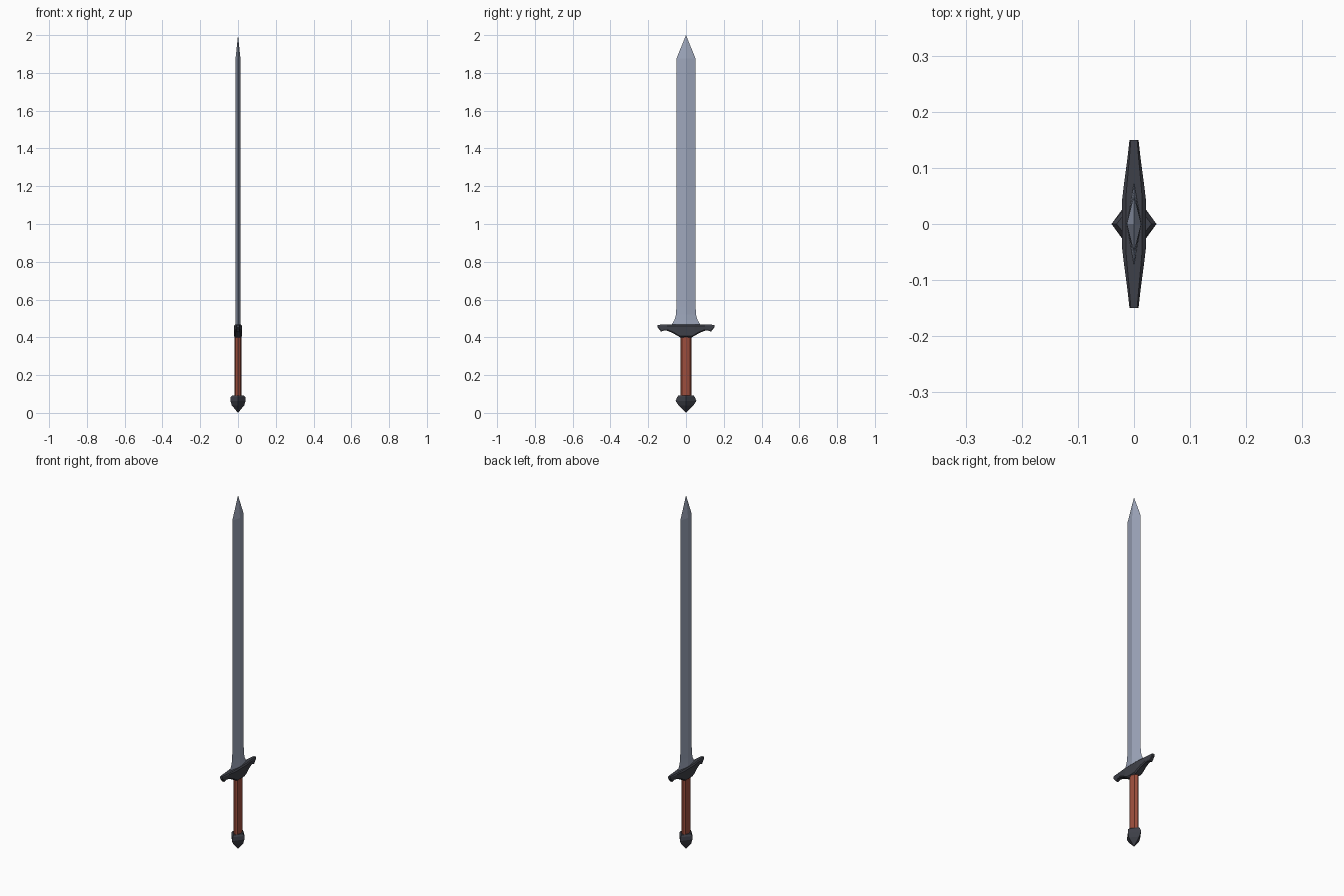
import bpy, bmesh, math

if "Cube" in bpy.data.objects:
    bpy.data.objects.remove(bpy.data.objects["Cube"])


def material(name, rgb):
    m = bpy.data.materials.new(name)
    m.diffuse_color = (*rgb, 1)
    m.use_nodes = True
    m.node_tree.nodes["Principled BSDF"].inputs["Base Color"].default_value = m.diffuse_color
    return m


steel = material("blade steel", (0.34, 0.385, 0.50))
iron = material("dark iron", (0.048, 0.051, 0.065))
leather = material("brown leather", (0.33, 0.075, 0.045))


def loft(name, rings, mat):
    """Skin equal-sized rings of points; a one-point ring closes to a tip."""
    bm = bmesh.new()
    vs = [[bm.verts.new(p) for p in r] for r in rings]
    for a, b in zip(vs, vs[1:]):
        n = max(len(a), len(b))
        for i in range(n):
            j = (i + 1) % n
            if len(a) == 1:
                bm.faces.new((a[0], b[j], b[i]))
            elif len(b) == 1:
                bm.faces.new((a[i], a[j], b[0]))
            else:
                bm.faces.new((a[i], a[j], b[j], b[i]))
    for cap in (vs[0], vs[-1]):
        if len(cap) > 2:
            bm.faces.new(cap)
    bmesh.ops.recalc_face_normals(bm, faces=bm.faces)
    me = bpy.data.meshes.new(name)
    bm.to_mesh(me)
    bm.free()
    me.materials.append(mat)
    ob = bpy.data.objects.new(name, me)
    bpy.context.collection.objects.link(ob)
    return ob


def ellipse(rx, ry, z, sides):
    return [(rx * math.cos(2 * math.pi * i / sides),
             ry * math.sin(2 * math.pi * i / sides), z) for i in range(sides)]


# Blade: diamond section, flared at the guard
blade = [(0.013, 0.075, 0.455), (0.013, 0.073, 0.472), (0.013, 0.061, 0.492),
         (0.013, 0.053, 0.52), (0.013, 0.051, 0.56), (0.013, 0.051, 1.875)]
loft("blade", [ellipse(*r, 4) for r in blade] + [[(0, 0, 2.0)]], steel)

# Guard: bevelled sections along y (y, top, bottom, half thickness)
half = [(0.03, 0.467, 0.400, 0.021), (0.045, 0.467, 0.408, 0.021),
        (0.07, 0.467, 0.423, 0.018), (0.10, 0.467, 0.435, 0.014),
        (0.115, 0.467, 0.437, 0.012), (0.132, 0.467, 0.430, 0.010),
        (0.15, 0.466, 0.452, 0.008)]
stations = [(-y, t, b, h) for y, t, b, h in reversed(half)] + half


def guard_ring(y, top, bottom, h):
    c = min(0.006, (top - bottom) * 0.3)
    k = h * 0.7
    return [(k, y, top), (h, y, top - c), (h, y, bottom + c), (k, y, bottom),
            (-k, y, bottom), (-h, y, bottom + c), (-h, y, top - c), (-k, y, top)]


loft("guard", [guard_ring(*s) for s in stations], iron)

# Grip: flattened octagonal handle
loft("grip", [ellipse(0.018, 0.029, z, 8) for z in (0.08, 0.41)], leather)

# Pommel: faceted diamond ending in a point
pommel = [(0.031, 0.040, 0.093), (0.040, 0.047, 0.083),
          (0.040, 0.055, 0.064), (0.033, 0.040, 0.040)]
loft("pommel", [ellipse(*r, 4) for r in pommel] + [[(0, 0, 0.0)]], iron)
